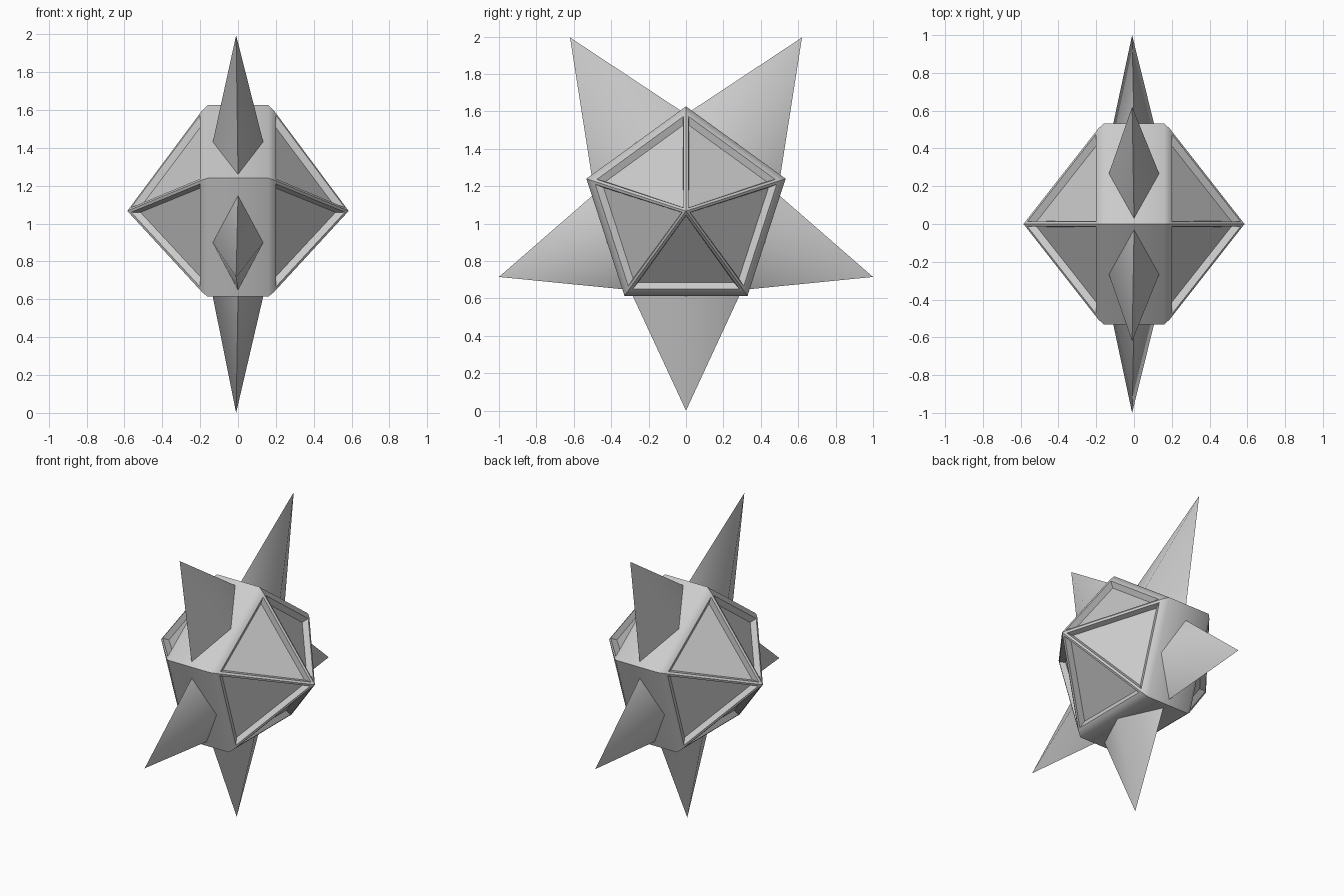
import bpy, bmesh, math
from mathutils import Vector

if "Cube" in bpy.data.objects:
    bpy.data.objects.remove(bpy.data.objects["Cube"])

CZ = 1.067  # height of the body axis


def finish(name, bm, angle):
    bmesh.ops.recalc_face_normals(bm, faces=bm.faces)
    me = bpy.data.meshes.new(name)
    bm.to_mesh(me)
    bm.free()
    ob = bpy.data.objects.new(name, me)
    bpy.context.collection.objects.link(ob)
    bpy.ops.object.select_all(action='DESELECT')
    ob.select_set(True)
    bpy.context.view_layer.objects.active = ob
    bpy.ops.object.shade_smooth_by_angle(angle=math.radians(angle))
    return ob


def ring(bm, x, r):
    return [bm.verts.new((x, r * math.sin(i * math.tau / 5), CZ + r * math.cos(i * math.tau / 5)))
            for i in range(5)]


# Five-sided body: flat band, chamfers, and a pyramid on each end
bm = bmesh.new()
rings = [ring(bm, x, r) for x, r in ((-0.19, 0.53), (-0.16, 0.56), (0.16, 0.56), (0.19, 0.53))]
for a, b in zip(rings, rings[1:]):
    for i in range(5):
        j = (i + 1) % 5
        bm.faces.new((a[i], a[j], b[j], b[i]))
panels = []
for base, x in ((rings[0], -0.585), (rings[-1], 0.585)):
    tip = bm.verts.new((x, 0, CZ))
    panels += [bm.faces.new((base[i], base[(i + 1) % 5], tip)) for i in range(5)]
bmesh.ops.recalc_face_normals(bm, faces=bm.faces)
# Recessed triangular panels
bmesh.ops.inset_individual(bm, faces=panels, thickness=0.03)
bmesh.ops.inset_individual(bm, faces=panels, thickness=0.035, depth=-0.035)
finish("body", bm, 40)


def spike(name, tip, end_a, end_b):
    """Diamond-based spike; end_a and end_b are (y, z) ends of its base."""
    bm = bmesh.new()
    t = Vector((-0.01, *tip))
    a, b = Vector((0, *end_a)), Vector((0, *end_b))
    m = (a + b) / 2
    w = Vector((0.133, 0, 0))
    # carry the base slightly into the body
    base = [bm.verts.new(t + (p - t) * 1.03) for p in (a, m + w, b, m - w)]
    apex = bm.verts.new(t)
    for i in range(4):
        bm.faces.new((base[i], base[(i + 1) % 4], apex))
    bm.faces.new(base)
    finish(name, bm, 60)


# Spikes around the band
for s, side in ((-1, "front"), (1, "back")):
    spike("upper_spike_" + side, (s * 0.62, 1.995), (s * 0.03, 1.605), (s * 0.505, 1.26))
    spike("side_spike_" + side, (s * 1.0, 0.715), (s * 0.50, 1.15), (s * 0.345, 0.65))
spike("lower_spike", (0, 0), (-0.285, 0.614), (0.285, 0.614))
